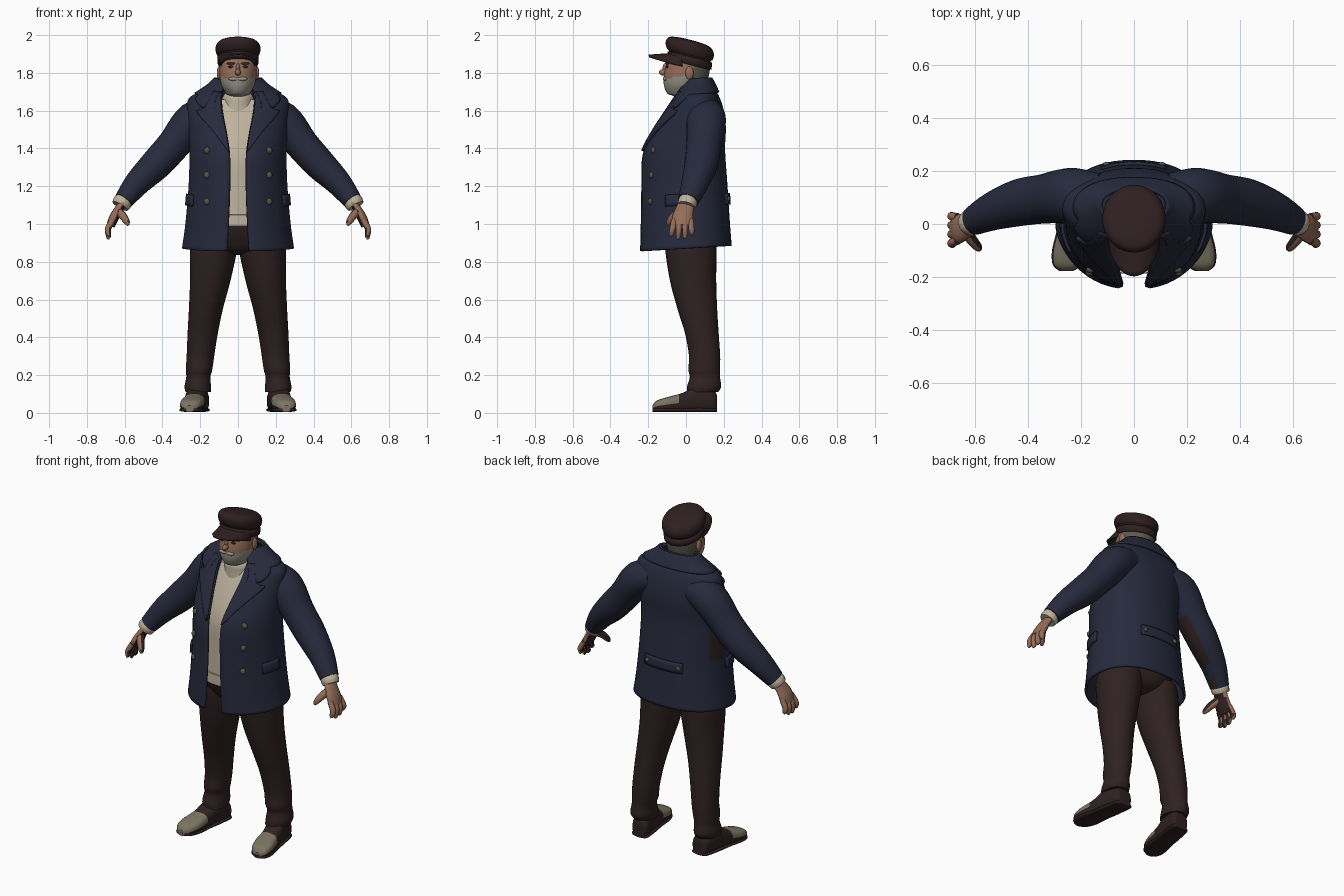
import bpy, bmesh
from math import sin, cos, pi, asin, copysign
from mathutils import Vector, Matrix

cube = bpy.data.objects.get("Cube")
if cube:
    bpy.data.objects.remove(cube)


def material(name, *rgb):
    m = bpy.data.materials.new(name)
    m.use_nodes = True
    m.diffuse_color = (*rgb, 1)
    shader = m.node_tree.nodes["Principled BSDF"]
    shader.inputs["Base Color"].default_value = (*rgb, 1)
    shader.inputs["Roughness"].default_value = .9
    return m


NAVY = material("navy wool", .02, .023, .046)
BROWN = material("dark brown cloth", .028, .015, .015)
CAP = material("cap brown", .028, .014, .015)
SKIN = material("skin", .3, .155, .1)
BEARD = material("grey beard", .3, .28, .23)
HAIR = material("cropped hair", .11, .1, .075)
CREAM = material("cream knit", .52, .45, .34)
TOE = material("worn leather", .2, .175, .125)
BRASS = material("old brass", .1, .085, .06)


def finish(name, bm, mats, rule=None, thick=0, mirror=False):
    """Turn a bmesh into a smooth object, coloured by a rule on each face."""
    bmesh.ops.recalc_face_normals(bm, faces=bm.faces)
    for f in bm.faces:
        f.smooth = len(f.verts) < 5
        if rule:
            f.material_index = rule(f.calc_center_median(), f.normal)
    mesh = bpy.data.meshes.new(name)
    bm.to_mesh(mesh)
    bm.free()
    for m in mats:
        mesh.materials.append(m)
    ob = bpy.data.objects.new(name, mesh)
    bpy.context.collection.objects.link(ob)
    if thick:
        mod = ob.modifiers.new("thickness", "SOLIDIFY")
        mod.thickness, mod.offset = thick, 0
    if mirror:
        ob.modifiers.new("both sides", "MIRROR")


def loft(name, rings, *mats, closed=True, **options):
    """Skin a list of point rings; closed rings get end caps."""
    bm = bmesh.new()
    rows = [[bm.verts.new(p) for p in ring] for ring in rings]
    n = len(rows[0])
    for a, b in zip(rows, rows[1:]):
        for i in range(n if closed else n - 1):
            j = (i + 1) % n
            bm.faces.new((a[i], a[j], b[j], b[i]))
    if closed:
        bm.faces.new(rows[0])
        bm.faces.new(rows[-1])
    finish(name, bm, mats, **options)


def spline(keys, n=5):
    """Smooth a short list of number rows."""
    out = []
    for i in range(len(keys) - 1):
        rows = keys[max(i - 1, 0)], keys[i], keys[i + 1], keys[min(i + 2, len(keys) - 1)]
        for t in (k / n for k in range(n)):
            out.append([q + .5 * t * (r - p + t * (2*p - 5*q + 4*r - s + t * (3*(q - r) + s - p)))
                        for p, q, r, s in zip(*rows)])
    return out + [list(keys[-1])]


def power(v, e):
    return copysign(abs(v) ** e, v)


def turn(n):
    return [2 * pi * i / n for i in range(n)]


def body(keys, n=32):
    """Oval rings from rows of height, centre x, half width, front y, back y."""
    return [[(cx + w * sin(t), (f + b) / 2 - (b - f) / 2 * cos(t), z) for t in turn(n)]
            for z, cx, w, f, b in spline(keys)]


def tube(name, path, *mats, flat=1.0, deep=1.0, n=16, rule=None):
    """Sweep an oval along rows of x, y, z, radius, on both sides."""
    pts = spline(path)
    rings = []
    for i, p in enumerate(pts):
        along = Vector(pts[min(i + 1, len(pts) - 1)][:3]) - Vector(pts[max(i - 1, 0)][:3])
        side = along.cross(Vector((0, 1, 0))).normalized()
        other = side.cross(along).normalized()
        rings.append([Vector(p[:3]) + p[3] * (side * cos(t) * flat + other * sin(t) * deep)
                      for t in turn(n)])
    loft(name, rings, *mats, mirror=True, rule=rule)


def ball(name, place, size, mat, mirror=False):
    bm = bmesh.new()
    bmesh.ops.create_uvsphere(bm, u_segments=16, v_segments=10, radius=1,
                              matrix=Matrix.Translation(place) @ Matrix.Diagonal((*size, 1)))
    finish(name, bm, (mat,), mirror=mirror)


# Coat shape: height, half width, front y, back y, half opening
COAT = spline([(.87, .29, -.24, .235, .058), (1, .272, -.236, .225, .05),
               (1.2, .255, -.232, .212, .042), (1.38, .25, -.225, .2, .043),
               (1.5, .255, -.168, .204, .06), (1.6, .262, -.102, .19, .08),
               (1.655, .256, -.064, .172, .085), (1.69, .205, -.04, .155, .082),
               (1.73, .145, -.01, .137, .075), (1.765, .108, .02, .118, .075)])
E = .88


def row_at(z):
    for a, b in zip(COAT, COAT[1:]):
        if z <= b[0]:
            k = max(0, (z - a[0]) / (b[0] - a[0]))
            return [p + (q - p) * k for p, q in zip(a, b)]
    return COAT[-1]


def on_coat(t, z, off=0.0):
    """Point on the coat: keel-shaped in front, full at the back."""
    _, w, f, b, _ = row_at(z)
    bow = 1.25 if cos(t) > 0 else E
    y = (f + b) / 2 - ((b - f) / 2 + off) * power(cos(t), bow)
    return Vector(((w + off) * power(sin(t), E), y, z + .06 * y))


def angle_at(x, z):
    return asin(min(1, (x / row_at(z)[1]) ** (1 / E)))


def span(a, b, n):
    return [a + (b - a) * i / n for i in range(n + 1)]


def patch(name, t0, t1, z0, z1, off, mirror=False):
    """A cloth panel lying on the coat."""
    rings = [[on_coat(t, z, off) for t in span(t0, t1, 8)] for z in span(z0, z1, 3)]
    loft(name, rings, NAVY, closed=False, thick=.012, mirror=mirror)


# Coat, with a dark panel below the right armpit
def side_panel(c, n):
    return int(1.16 < c.z < 1.38 and c.x < 0 and abs(n.x) > .88 and 0 < c.y < .12)


rings = []
for z, _, _, _, gap in COAT:
    start = angle_at(gap, z)
    rings.append([on_coat(t, z) for t in span(start, 2 * pi - start, 56)])
loft("coat", rings, NAVY, BROWN, closed=False, thick=.014, rule=side_panel)

# Collar wraps the neck, lapels fold back below it
rings = []
for u in span(0, 1, 8):
    ring = []
    for t in span(.4, 2 * pi - .4, 48):
        low = 1.615 + .07 * max(0, min(1, (min(t, 2 * pi - t) - .7) / .4))
        ring.append(on_coat(t, low + u * (1.765 - low), .014))
    rings.append(ring)
loft("collar", rings, NAVY, closed=False, thick=.014)
rings = [[on_coat(t, z, .014) for t in span(angle_at(row_at(z)[4], z), angle_at(x, z), 8)]
         for z, x in spline([(1.4, .05), (1.5, .125), (1.595, .205), (1.615, .17), (1.7, .12)], 4)]
loft("lapels", rings, NAVY, closed=False, thick=.014, mirror=True)

# Pocket flaps, back belt and buttons
patch("pocket_flaps", 1.05, 1.6, 1.1, 1.16, .012, mirror=True)
patch("back_belt", pi - .42, pi + .42, 1.09, 1.15, .012)
for z in (1.13, 1.27, 1.4):
    ball("front_button", on_coat(angle_at(.16, z), z, .006), (.018, .013, .018), BRASS, True)
ball("belt_button", on_coat(pi - .33, 1.12, .02), (.014, .008, .014), BRASS, True)


# Sweater with hem and rolled neck, sitting deeper at the belly
def knit(name, low, high, grow):
    rings = [[on_coat(t, z, grow - .024 - .03 * min(1, (1.66 - z) / .25)) for t in turn(40)]
             for z in span(low, high, 16)]
    loft(name, rings, CREAM)


knit("sweater", 1.02, 1.66, 0)
knit("sweater_hem", 1, 1.06, .008)
loft("rolled_neck", body([(1.58, 0, .1, -.07, .12), (1.63, 0, .088, -.068, .11),
                          (1.67, 0, .082, -.066, .1), (1.69, 0, .07, -.05, .09)]), CREAM)

# Trousers
loft("trouser_seat", body([(.835, 0, .05, -.03, .09), (.86, 0, .14, -.09, .14),
                           (.91, 0, .225, -.125, .165), (.97, 0, .225, -.15, .17),
                           (1.04, 0, .2, -.16, .16)]), BROWN)
loft("trouser_legs", body([(.11, .21, .068, .005, .17), (.14, .213, .07, .006, .186),
                           (.19, .21, .064, .02, .18), (.23, .206, .07, .012, .18),
                           (.3, .199, .073, .016, .181), (.42, .187, .08, -.005, .173),
                           (.55, .17, .09, -.045, .165), (.7, .147, .107, -.085, .16),
                           (.86, .13, .124, -.11, .162), (.92, .125, .115, -.11, .16)]),
     BROWN, mirror=True)

# Shoes: rows of y, half width, height
SHOE = spline([(.165, .03, .07), (.15, .05, .11), (.06, .056, .135), (-.02, .056, .1),
               (-.1, .062, .078), (-.155, .05, .06), (-.178, .02, .035)])


def shoe(name, grow, height, *mats, rule=None):
    rings = []
    for y, w, h in SHOE:
        h = min(h, height)
        rings.append([(.2 + (.17 - y) * .16 + (w + grow) * power(cos(t), .75), y,
                       .005 + h / 2 * (1 + power(sin(t), .65))) for t in turn(24)])
    loft(name, rings, *mats, mirror=True, rule=rule)


shoe("shoes", 0, 1, BROWN, TOE, rule=lambda c, n: int(c.y < -.04 and n.z > -.05))
shoe("soles", .004, .022, BROWN)

# Sleeves with dark undersides, cuffs and hands
tube("sleeves", [(.13, .105, 1.59, .08), (.235, .108, 1.55, .098), (.34, .095, 1.42, .088),
                 (.43, .081, 1.32, .084), (.53, .049, 1.22, .069), (.605, .012, 1.125, .052)],
     NAVY, BROWN, deep=1.06, n=24,
     rule=lambda c, n: int(n.x + n.z < -1.25 and (.26 < c.x < .47 or c.x > .53)))
tube("knit_cuffs", [(.595, .015, 1.14, .044), (.612, .008, 1.115, .051),
                    (.624, .002, 1.095, .046)], CREAM)


# Hands are dark in the palm
def palm_colour(c, n):
    return int(n.x - .3 * n.z < -.55)


hand = {"rule": palm_colour}
tube("palms", [(.605, .006, 1.12, .034), (.635, -.008, 1.075, .037),
               (.658, -.018, 1.03, .043), (.675, -.018, .99, .037)],
     SKIN, BROWN, flat=.6, deep=1.3, **hand)
for i, finger in enumerate(("index", "middle", "ring", "little")):
    y = -.062 + .029 * i
    drop = (.945, .93, .933, .95)[i]
    tube(finger + "_fingers", [(.664, y, 1.02, .016), (.688, y * 1.15, .975, .016),
                               (.684, y * 1.25, drop, .013), (.68, y * 1.25, drop - .006, .005)],
         SKIN, BROWN, n=10, **hand)
tube("thumbs", [(.636, -.025, 1.07, .024), (.608, -.065, 1.04, .021),
                (.588, -.088, 1.01, .016), (.582, -.096, .993, .006)], SKIN, BROWN, n=10, **hand)


# Head: bearded jaw, cropped hair behind
def face_colour(c, n):
    if c.y > .035:
        return 2
    return int(c.z < 1.765 + .5 * max(0, abs(c.x) - .055))


loft("head", body([(1.62, 0, .07, -.02, .09), (1.675, 0, .06, -.065, .095),
                   (1.69, 0, .064, -.098, .098), (1.73, 0, .086, -.116, .108),
                   (1.78, 0, .097, -.118, .12), (1.84, 0, .099, -.106, .128),
                   (1.9, 0, .09, -.08, .12)], 48), SKIN, BEARD, HAIR, rule=face_colour)
ball("nose", (0, -.118, 1.803), (.015, .025, .018), SKIN)
ball("nose_bridge", (0, -.108, 1.826), (.01, .016, .026), SKIN)
ball("moustache", (.02, -.111, 1.768), (.03, .012, .011), BEARD, True)
ball("eyes", (.037, -.099, 1.832), (.015, .007, .007), BROWN, True)
ball("eyebrows", (.038, -.099, 1.85), (.024, .011, .006), HAIR, True)
ball("ears", (.1, .018, 1.8), (.012, .022, .035), SKIN, True)


# Peaked cap, tilted down at the back
def cap_point(t, h, r):
    y = .02 - 1.07 * r * cos(t)
    return (r * sin(t), y, 1.86 + h - .25 * y)


CROWN = spline([(0, .1), (.035, .103), (.042, .112), (.065, .119), (.09, .116),
                (.11, .098), (.119, .055), (.121, .01)], 3)
loft("cap_crown", [[cap_point(t, h, r) for t in turn(40)] for h, r in CROWN], CAP)
loft("cap_band", [[cap_point(t, h, r) for t in turn(40)]
                  for h, r in ((-.012, .1), (-.006, .108), (.028, .11), (.032, .1))], CAP)
rings = []
for u in span(0, 1, 6):
    ring = []
    for t in span(-1.25, 1.25, 20):
        x, y, z = cap_point(t, .016, .1)
        reach = u * max(0, cos(t * 1.25)) ** .6
        ring.append((x * (1 + .06 * reach), y - .11 * reach, z - .008 * u - .024 * t * t * u))
    rings.append(ring)
loft("cap_peak", rings, CAP, closed=False, thick=.014)
